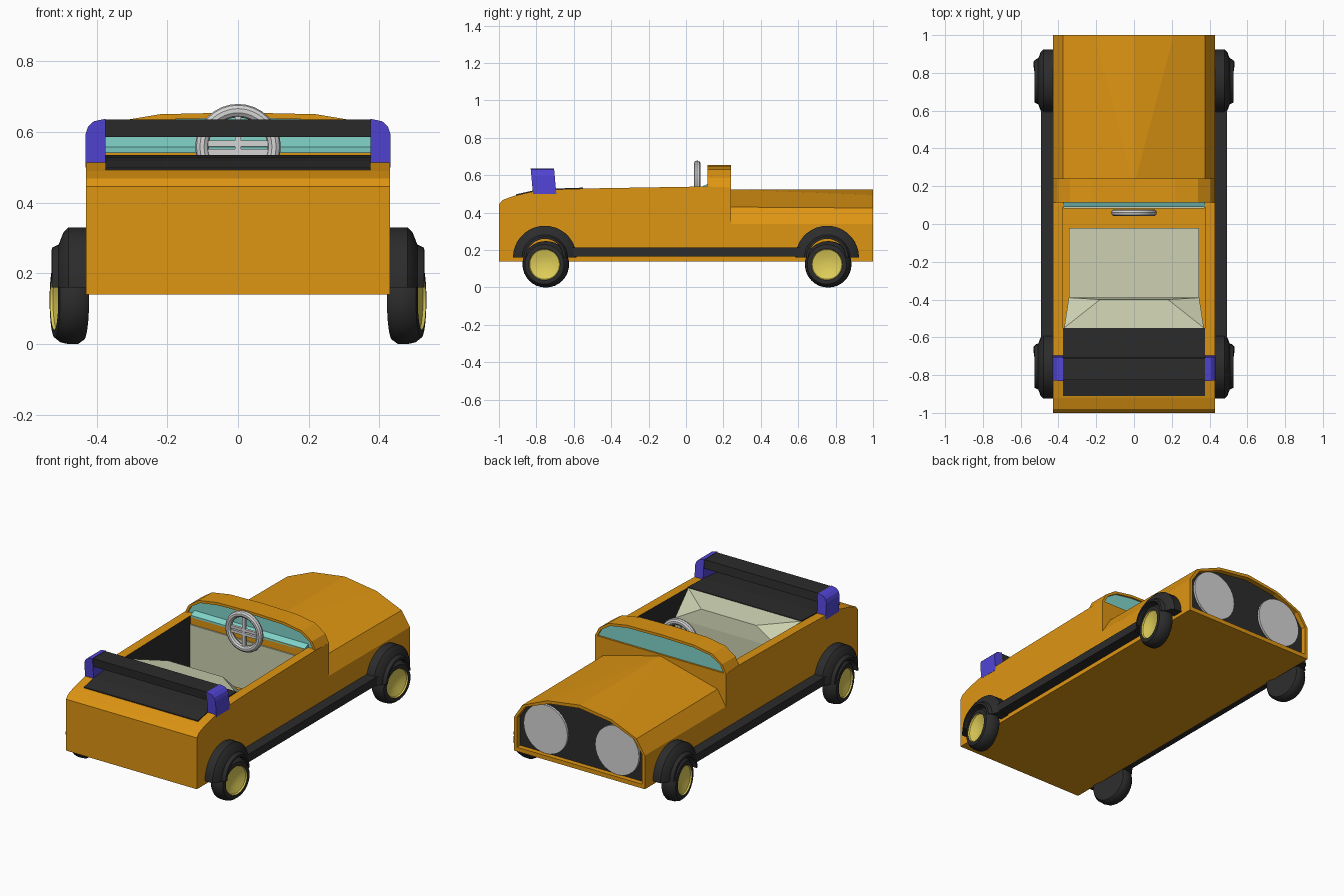
import bpy, bmesh, math
from mathutils import Vector, Matrix

if "Cube" in bpy.data.objects:
    bpy.data.objects.remove(bpy.data.objects["Cube"])


def material(name, rgb):
    m = bpy.data.materials.new(name)
    m.diffuse_color = (*rgb, 1)
    m.use_nodes = True
    m.node_tree.nodes["Principled BSDF"].inputs["Base Color"].default_value = m.diffuse_color
    return m


ORANGE = material("orange paint", (0.73, 0.30, 0.006))
BLACK = material("black trim", (0.025, 0.025, 0.025))
CREAM = material("cream upholstery", (0.61, 0.64, 0.44))
GLASS = material("teal glass", (0.22, 0.66, 0.60))
PURPLE = material("purple pillars", (0.085, 0.06, 0.68))
YELLOW = material("yellow hubs", (0.75, 0.62, 0.10))
GREY = material("light grey", (0.66, 0.66, 0.66))


def finish(name, bm, *mats, smooth=None):
    bmesh.ops.recalc_face_normals(bm, faces=bm.faces)
    me = bpy.data.meshes.new(name)
    bm.to_mesh(me)
    bm.free()
    for m in mats:
        me.materials.append(m)
    ob = bpy.data.objects.new(name, me)
    bpy.context.collection.objects.link(ob)
    if smooth:
        bpy.ops.object.select_all(action='DESELECT')
        ob.select_set(True)
        bpy.context.view_layer.objects.active = ob
        bpy.ops.object.shade_smooth_by_angle(angle=math.radians(smooth))
    return ob


def loft(name, rings, *mats, last=0):
    """Skin closed rings of 3D points; the last cap takes material 'last'."""
    bm = bmesh.new()
    rs = [[bm.verts.new(p) for p in r] for r in rings]
    n = len(rs[0])
    for a, b in zip(rs, rs[1:]):
        for i in range(n):
            j = (i + 1) % n
            bm.faces.new((a[i], a[j], b[j], b[i]))
    bm.faces.new(rs[0])
    bm.faces.new(rs[-1]).material_index = last
    return finish(name, bm, *mats)


def prism_y(name, pts, y0, y1, mat, shear=0):
    return loft(name, [[(x, y - (z - 0.52) * shear, z) for x, z in pts] for y in (y0, y1)], mat)


def prism_x(name, pts, x0, x1, mat):
    return loft(name, [[(x, y, z) for y, z in pts] for x in (x0, x1)], mat)


def box(name, x0, x1, y0, y1, z0, z1, mat):
    return prism_x(name, [(y0, z0), (y1, z0), (y1, z1), (y0, z1)], x0, x1, mat)


def mirrored(half):
    """Complete a right half outline that ends on the centre line."""
    return half + [(-x, z) for x, z in reversed(half) if x > 0]


def lathe(name, prof, a0, a1, n, mats, place, split=99, closed=False, smooth=35):
    """Turn (radius, x) points about the x axis; segments from 'split' use material 1."""
    bm = bmesh.new()
    rows = []
    for k in range(n + 1):
        a = a0 + (a1 - a0) * k / n
        rows.append([bm.verts.new((x, r * math.cos(a), r * math.sin(a))) for r, x in prof])
    m = len(prof)
    for p, q in zip(rows, rows[1:]):
        for i in range(m if closed else m - 1):
            j = (i + 1) % m
            bm.faces.new((p[i], p[j], q[j], q[i])).material_index = int(i >= split)
    if closed:
        bm.faces.new(rows[0])
        bm.faces.new(rows[-1])
    bmesh.ops.remove_doubles(bm, verts=bm.verts, dist=1e-5)
    bm.transform(place)
    return finish(name, bm, *mats, smooth=smooth)


# Main body with the cockpit cut out
tail = [(-1, 0.14), (0.24, 0.14), (0.24, 0.535), (0.1, 0.54), (-0.5, 0.53), (-0.7, 0.524),
        (-0.82, 0.513), (-0.92, 0.49), (-0.98, 0.468), (-1, 0.445)]
body = prism_x("body", tail, -0.43, 0.43, ORANGE)
cutter = box("cockpit_cutter", -0.375, 0.375, -0.55, 0.09, 0.2, 0.8, ORANGE)
mod = body.modifiers.new("cockpit", 'BOOLEAN')
mod.object, mod.operation, mod.solver = cutter, 'DIFFERENCE', 'EXACT'
dg = bpy.context.evaluated_depsgraph_get()
cut = bpy.data.meshes.new_from_object(body.evaluated_get(dg))
body.modifiers.clear()
body.data = cut
bpy.data.objects.remove(cutter)
cut.materials.clear()
cut.materials.append(ORANGE)
cut.materials.append(BLACK)
for p in cut.polygons:  # inner side walls are black
    p.material_index = int(abs(p.normal.x) > 0.9 and abs(p.center.x) < 0.4)

# Hood with recessed grille
nose = mirrored([(0.43, 0.14), (0.43, 0.34), (0.375, 0.425), (0.21, 0.495), (0, 0.525)])
back = mirrored([(0.43, 0.14), (0.43, 0.34), (0.375, 0.43), (0.01, 0.524), (0, 0.525)])
inner = [(x * 0.955, 0.165 + (z - 0.14) * 0.885) for x, z in nose]
loft("hood", [[(x, 0.24, z) for x, z in back], [(x, 1, z) for x, z in nose],
              [(x, 1, z) for x, z in inner], [(x, 0.97, z) for x, z in inner]],
     ORANGE, BLACK, last=1)
for s in (-1, 1):
    ring = [(s * 0.235 + 0.144 * math.cos(i * math.tau / 32), 0.312 + 0.144 * math.sin(i * math.tau / 32))
            for i in range(32)]
    prism_y("headlight", ring, 0.965, 0.983, GREY)

# Windshield frame and glass
arch = mirrored([(0.43, 0.535), (0.405, 0.585), (0.34, 0.63), (0.22, 0.65), (0, 0.655)])
hole = [(x * 0.965, 0.535 + (z - 0.535) * 0.87) for x, z in arch]
prism_y("windshield_frame", arch + hole[::-1], 0.115, 0.24, ORANGE)
prism_y("windshield_glass", hole, 0.125, 0.23, GLASS)
prism_x("glass_ledge", [(0.09, 0.53), (0.13, 0.53), (0.13, 0.56), (0.09, 0.542)], -0.375, 0.375, GLASS)

# Cockpit lining and seat
box("front_lining", -0.374, 0.374, 0.082, 0.091, 0.2, 0.49, CREAM)
box("floor_pad", -0.345, 0.345, -0.4, -0.02, 0.19, 0.25, CREAM)
bm = bmesh.new()
for s in (-1, 1):
    for x, y, z in [(0.37, -0.55, 0.53), (0.37, -0.55, 0.2), (0.18, -0.4, 0.512),
                    (0.345, -0.39, 0.42), (0.345, -0.39, 0.2)]:
        bm.verts.new((s * x, y, z))
bmesh.ops.convex_hull(bm, input=bm.verts)
finish("seat", bm, CREAM)

# Rear deck cover follows the tail profile
top = [(-0.55, 0.534), (-0.7, 0.529), (-0.82, 0.518), (-0.91, 0.498)]
prism_x("rear_deck_cover", top + [(y, z - 0.03) for y, z in top[::-1]], -0.375, 0.375, BLACK)

# Roll bar and its end pillars
prism_y("roll_bar", [(-0.38, 0.585), (0.38, 0.585), (0.38, 0.635), (-0.38, 0.635)],
        -0.815, -0.70, BLACK, 0.09)
for s in (-1, 1):
    pts = [(0.375, 0.5), (0.431, 0.5), (0.431, 0.595), (0.424, 0.615), (0.408, 0.63), (0.375, 0.637)]
    prism_y("roll_bar_pillar", [(s * x, z) for x, z in pts], -0.82, -0.695, PURPLE, 0.09)

# Steering wheel
circle = [(0.102 + 0.019 * math.cos(i * math.tau / 10), 0.019 * math.sin(i * math.tau / 10))
          for i in range(10)]
bm_place = Matrix.Translation((0, 0.06, 0.558)) @ Matrix.Rotation(math.pi / 2, 4, 'Z')
lathe("steering_wheel", circle + circle[:1], 0, math.tau, 32, [GREY], bm_place)
box("steering_spoke_vertical", -0.009, 0.009, 0.052, 0.068, 0.46, 0.656, GREY)
for z in (0.543, 0.567):
    box("steering_spoke", -0.1, 0.1, 0.052, 0.068, z - 0.008, z + 0.008, GREY)

# Wheels, fenders and sills on both sides
tyre = [(0, 0.01), (0.085, 0.0), (0.113, 0.004), (0.124, 0.02), (0.124, 0.048), (0.119, 0.07),
        (0.106, 0.086), (0.084, 0.088), (0.08, 0.08), (0.045, 0.068), (0, 0.06)]
fender = [(0.11, 0.42), (0.17, 0.42), (0.17, 0.48), (0.155, 0.494), (0.122, 0.507), (0.112, 0.526),
          (0.10, 0.528)]
for s in (-1, 1):
    flip = Matrix.Scale(s, 4, Vector((1, 0, 0)))
    for y in (-0.755, 0.755):
        spot = Matrix.Translation((0.433, y + 0.01, 0.124)) @ Matrix.Rotation(math.radians(-8), 4, 'Z')
        lathe("wheel", tyre, 0, math.tau, 32, [BLACK, YELLOW], flip @ spot, split=7)
        lathe("fender", fender, 0, math.pi, 18, [BLACK],
              flip @ Matrix.Translation((0, y, 0.16)), closed=True, smooth=25)
    x0, x1 = sorted((s * 0.42, s * 0.493))
    box("sill", x0, x1, -0.62, 0.62, 0.166, 0.214, BLACK)
